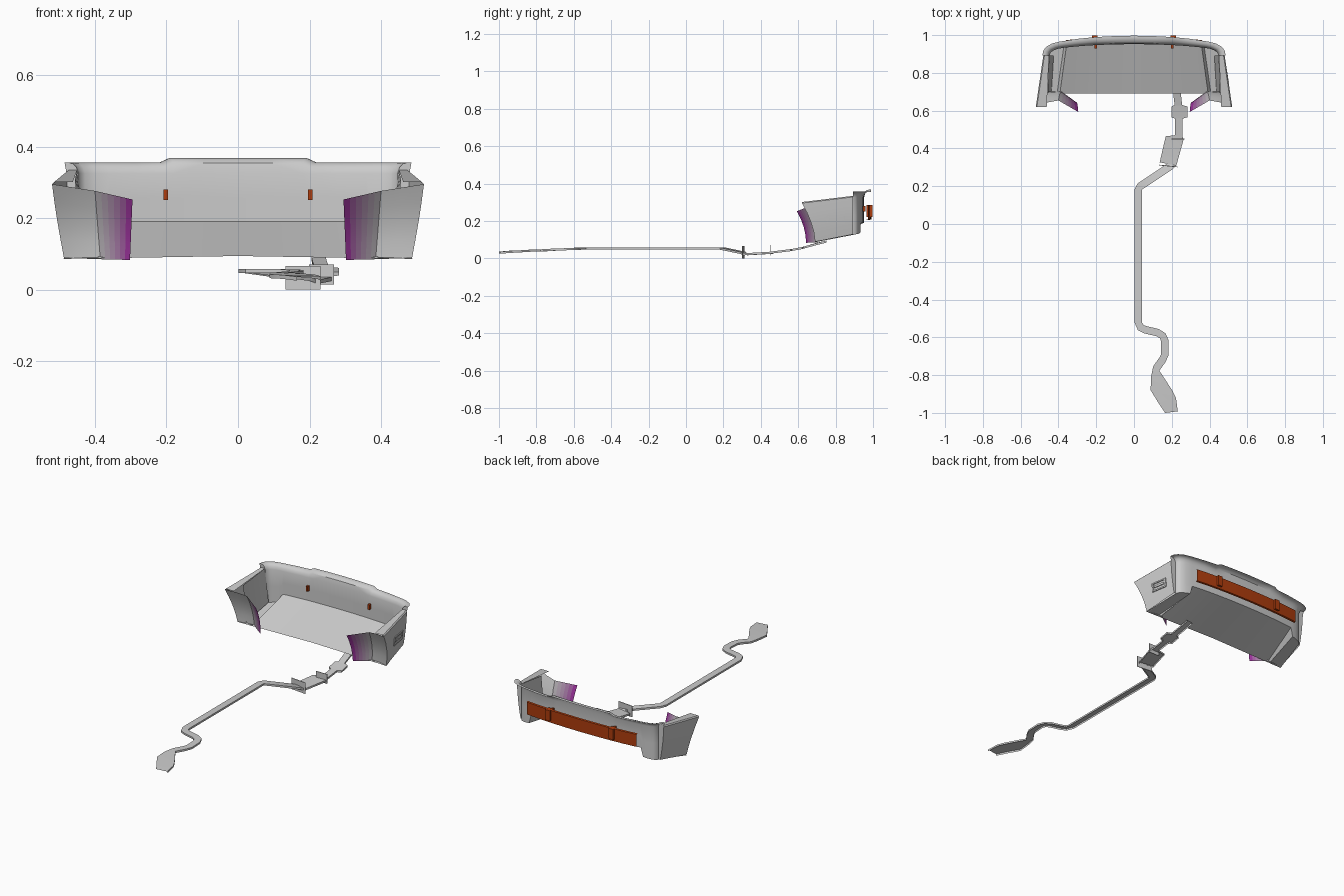
import bpy, bmesh
from mathutils import Vector

if "Cube" in bpy.data.objects:
    bpy.data.objects.remove(bpy.data.objects["Cube"])


def mat(name, rgb):
    m = bpy.data.materials.new(name)
    m.diffuse_color = (*rgb, 1)
    m.use_nodes = True
    m.node_tree.nodes["Principled BSDF"].inputs["Base Color"].default_value = m.diffuse_color
    return m


def finish(name, bm, mirror=True, material=None):
    bmesh.ops.recalc_face_normals(bm, faces=bm.faces)
    me = bpy.data.meshes.new(name)
    bm.to_mesh(me)
    bm.free()
    ob = bpy.data.objects.new(name, me)
    bpy.context.collection.objects.link(ob)
    if material:
        me.materials.append(material)
    if mirror:
        m = ob.modifiers.new("mirror", 'MIRROR')
        m.use_clip = True
        m.merge_threshold = 0.0005
    bpy.ops.object.select_all(action='DESELECT')
    ob.select_set(True)
    bpy.context.view_layer.objects.active = ob
    bpy.ops.object.shade_smooth_by_angle(angle=0.6)
    return ob


def grid(bm, rows, closed=False):
    vs = [[bm.verts.new(p) for p in r] for r in rows]
    n = len(vs[0])
    for a, b in zip(vs, vs[1:]):
        for i in range(n if closed else n - 1):
            j = (i + 1) % n
            bm.faces.new((a[i], a[j], b[j], b[i]))
    if closed:
        bm.faces.new(vs[0])
        bm.faces.new(vs[-1])


def box(bm, lo, hi, warp=lambda p: p):
    loop = lambda x: [warp((x, y, z)) for y, z in
                      ((lo[1], lo[2]), (hi[1], lo[2]), (hi[1], hi[2]), (lo[1], hi[2]))]
    grid(bm, [loop(lo[0]), loop(hi[0])], closed=True)


def lerp(a, b, t):
    return a + (b - a) * t


orange = mat("orange", (0.42, 0.045, 0.004))

# Rear skin: plan curve of the upper lip, swept down through inset steps
CURVE = [(0, .997), (.1, .995), (.195, .990), (.22, .988), (.3, .98), (.39, .966), (.405, .963),
         (.435, .955), (.465, .938), (.48, .918), (.485, .893)]


def inset(p, t):
    return p[0] * (1 - .08 * t), .893 + (p[1] - .893) * (1 - .43 * t)


def bottom_z(x):
    return lerp(.19, .138, min(1, max(0, (x - .36) / .012))) - .01 * max(0, (x - .372) / .074)


cols, foot = [], []
for p in CURVE:
    lift = .012 if p[0] < .21 else 0
    col = [(*inset(p, t), z + (lift if z > .33 else 0)) for t, z in
           ((0, .355), (.25, .356), (.6, .352), (.85, .342), (1, .325))]
    x, y = inset(p, 1)
    foot.append((x, y, bottom_z(x)))
    cols.append(col + [(x, y, lerp(.325, bottom_z(x), .5)), foot[-1]])
bm = bmesh.new()
grid(bm, cols)
finish("bumper_rear_skin", bm)

# Sloping undertray
bm = bmesh.new()
grid(bm, [[(x * 1.094, .69, .094 - .018 * x) for x, y, z in foot], foot])
finish("bumper_undertray", bm)

# Side wall with curved wheel-arch edge, top ledge and short inner lip
ARCH = [0, .25, .5, .75, 1]                      # bottom to top
ARCH_Y = [.690, .683, .668, .647, .620]


def wall(y, v):
    """Outer side surface at depth y, height fraction v."""
    k = (y - .62) / .273
    return Vector((lerp(.497, .52, v) + .016 * v * (1 - v) - .04 * k, y,
                   lerp(lerp(.075, .128, k), lerp(.295, .328, k), v)))


rows, inner = [], []
for u in (0, .25, .5, .75, 1):
    r = [wall(lerp(y, .893, u), v) for v, y in zip(ARCH, ARCH_Y)]
    top = r[-1]
    edge = top + Vector((lerp(-.058, -.03, u), 0, .006))
    rows.append(r + [top + Vector((-.006, 0, .006)), edge])
    y = lerp(.70, .893, u)
    inner.append([(.456 - .006 * u, y, lerp(.307, .334, u)), (lerp(.437, .425, u), y, lerp(.095, .14, u))])
bm = bmesh.new()
grid(bm, rows)
finish("bumper_side", bm)

# Inner side wall under the ledge
bm = bmesh.new()
grid(bm, inner)
finish("bumper_side_inner", bm)

# Web closing the corner between side wall and rear skin
bm = bmesh.new()
bm.faces.new([bm.verts.new(p) for p in cols[-1] + [wall(.893, v) for v in ARCH]])
finish("bumper_corner", bm)

# Side vent frame and centre bar on the right wall only
bm = bmesh.new()


def on_wall(p):
    k = (p[1] - .62) / .273
    q = wall(p[1], (p[2] - lerp(.075, .128, k)) / lerp(.22, .2, k))
    return Vector((q.x + p[0], p[1], p[2]))


for y0, y1, z0, z1 in ((.75, .85, .182, .190), (.75, .85, .227, .235), (.75, .758, .190, .227),
                       (.842, .85, .190, .227), (.765, .835, .203, .215)):
    box(bm, (.001, y0, z0), (.006, y1, z1), on_wall)
finish("side_vent", bm, mirror=False)

# Wheel-arch liner: grey outside, fading to magenta inside
OUT = [wall(y, v) for y, v in zip(ARCH_Y, ARCH)]
MID = [Vector((lerp(.385, .40, v), y + .012 + .022 * v, lerp(.085, .276, v))) for y, v in zip(ARCH_Y, ARCH)]
INN = [Vector((lerp(.302, .295, v), lerp(.642, .593, v) + .012 * v * (1 - v) * 4, lerp(.083, .252, v)))
       for v in ARCH]
bm = bmesh.new()
grid(bm, [OUT, [a.lerp(b, .5) + Vector((0, .006, 0)) for a, b in zip(OUT, MID)], MID])
finish("arch_liner", bm)
N = 6
for i in range(N):
    c = (i + .6) / N
    m = mat("liner_fade", (lerp(.5, .32, c), lerp(.5, .0, c), lerp(.5, .32, c)))
    bm = bmesh.new()
    grid(bm, [[a.lerp(b, t) for a, b in zip(MID, INN)] for t in (i / N, (i + 1) / N)])
    finish("arch_liner_inner", bm, material=m)

# Orange rear panel (open towards the skin) and its mounting brackets
bm = bmesh.new()
slab = []
for p in CURVE[:6]:
    x, y = inset(p, 1)
    slab.append([(x, y + d, z) for d, z in ((.03, .206), (.039, .209), (.039, .282), (.03, .285))])
grid(bm, slab)
finish("rear_panel", bm, material=orange)
bm = bmesh.new()
box(bm, (.192, .965, .222), (.222, .998, .284))
box(bm, (.196, .93, .25), (.208, .96, .28))
finish("panel_bracket", bm, material=orange)

# Exhaust: shallow flat ribbon along a path of (x, y, z, half width)
PATH = [(.225, .75, .09, .02), (.228, .69, .075, .02), (.235, .63, .058, .02), (.24, .622, .056, .042),
        (.24, .565, .045, .042), (.237, .558, .044, .02), (.236, .47, .033, .02), (.215, .455, .03, .048),
        (.180, .318, .022, .045), (.188, .303, .03, .02), (.03, .198, .052, .02), (.022, .18, .053, .02),
        (.022, -.52, .053, .02), (.035, -.548, .053, .02), (.06, -.56, .053, .02), (.125, -.575, .052, .02),
        (.152, -.592, .051, .02), (.164, -.62, .05, .02), (.164, -.69, .047, .02), (.15, -.72, .046, .02),
        (.118, -.765, .043, .02)]


def ribbon(l, r, z):
    a, b = Vector((*l, z - .006)), Vector((*r, z - .006))
    up = Vector((0, 0, .011))
    return [a, a + up, b + up, b]


rows = []
for i, (x, y, z, w) in enumerate(PATH):
    a, b = PATH[max(i - 1, 0)], PATH[min(i + 1, len(PATH) - 1)]
    d = Vector((b[0] - a[0], b[1] - a[1])).normalized()
    if w > .04 or i in (2, 5, 6):                # box ends stay nearly square
        d = Vector((-.2, -1)).normalized() if i in (7, 8) else Vector((0, -1))
    n = (-d.y * w, d.x * w)
    rows.append(ribbon((x - n[0], y - n[1]), (x + n[0], y + n[1]), z))
# tail silencer: left and right edge points
for l, r, z in (((.09, -.81), (.15, -.80), .043), ((.088, -.88), (.205, -.885), .038),
                ((.125, -.94), (.222, -.92), .036), ((.165, -1.0), (.232, -.992), .031)):
    rows.append(ribbon(l, r, z))
bm = bmesh.new()
grid(bm, rows)
finish("exhaust_pipe", bm, mirror=False)

# Upright exhaust flanges
bm = bmesh.new()
box(bm, (.133, -.002, 0), (.23, .002, .066), lambda p: (p[0], p[1] + .312 - .1 * (p[0] - .133), p[2]))
box(bm, (.198, .448, .014), (.268, .452, .07))
finish("exhaust_flange", bm, mirror=False)
